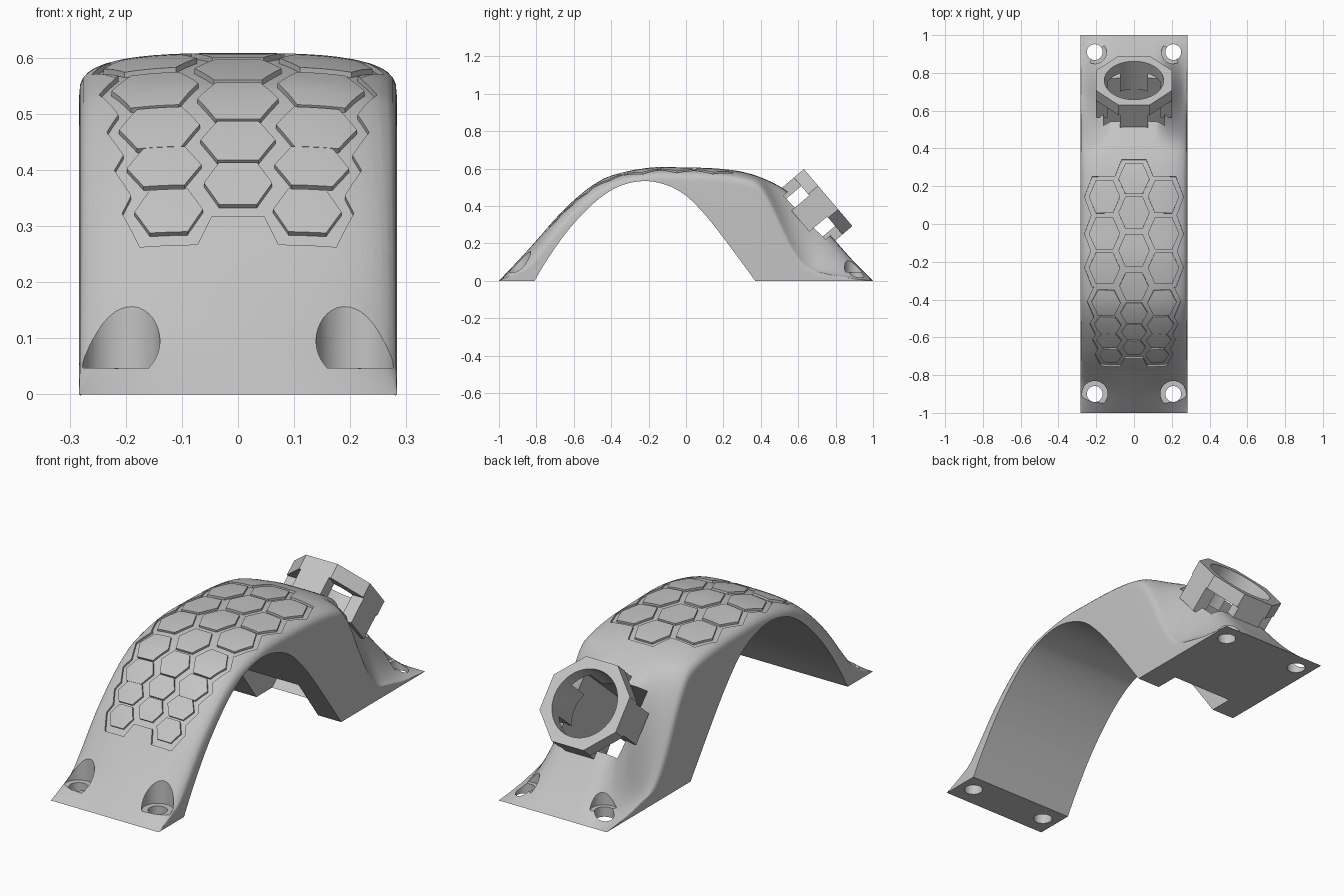
import bpy, bmesh, math
from mathutils import Matrix, Vector

if "Cube" in bpy.data.objects:
    bpy.data.objects.remove(bpy.data.objects["Cube"], do_unlink=True)

gray = bpy.data.materials.new("plain_gray")
gray.use_nodes = True
gray.diffuse_color = (0.55, 0.55, 0.55, 1)
gray.node_tree.nodes["Principled BSDF"].inputs["Base Color"].default_value = gray.diffuse_color

HALF = 0.283
OUTER = [(-1, 0), (-.9, .105), (-.8, .215), (-.7, .33), (-.6, .43), (-.5, .51), (-.4, .562),
         (-.2, .604), (0, .606), (.2, .597), (.35, .57), (.5, .505), (.6, .427), (.7, .325),
         (.8, .212), (.9, .1), (1, 0)]
INNER = [(-.81, 0), (-.75, .1), (-.65, .245), (-.55, .36), (-.45, .45), (-.35, .508),
         (-.22, .533), (-.1, .51), (0, .455), (.1, .355), (.2, .23), (.37, 0)]


def curve(points, y):
    """Smooth height at y through the given points."""
    n = len(points) - 1
    i = max(k for k in range(n) if k == 0 or points[k][0] <= y)

    def slope(k):
        a, b = points[max(k - 1, 0)], points[min(k + 1, n)]
        return (b[1] - a[1]) / (b[0] - a[0])
    (y0, z0), (y1, z1) = points[i], points[i + 1]
    h = y1 - y0
    t = (y - y0) / h
    return ((2 * t**3 - 3 * t**2 + 1) * z0 + (t**3 - 2 * t**2 + t) * h * slope(i)
            + (3 * t**2 - 2 * t**3) * z1 + (t**3 - t**2) * h * slope(i + 1))


def blend(low, high, value):
    t = max(0, min(1, (value - low) / (high - low)))
    return t * t * (3 - 2 * t)


def prism(name, outlines, low, high, matrix=Matrix()):
    """Solid made of one or more outlines pushed from low to high."""
    bm = bmesh.new()
    for outline in outlines:
        face = bm.faces.new([bm.verts.new((x, y, low)) for x, y in outline])
        new = bmesh.ops.extrude_face_region(bm, geom=[face])["geom"]
        top = [v for v in new if isinstance(v, bmesh.types.BMVert)]
        bmesh.ops.translate(bm, verts=top, vec=(0, 0, high - low))
    bmesh.ops.recalc_face_normals(bm, faces=bm.faces)
    bm.transform(matrix)
    mesh = bpy.data.meshes.new(name)
    bm.to_mesh(mesh)
    bm.free()
    mesh.materials.append(gray)
    obj = bpy.data.objects.new(name, mesh)
    bpy.context.scene.collection.objects.link(obj)
    return obj


def ngon(sides, radius, cx=0, cy=0, turn=0):
    return [(cx + radius * math.cos(turn + math.tau * k / sides),
             cy + radius * math.sin(turn + math.tau * k / sides)) for k in range(sides)]


def rect(x0, x1, y0, y1):
    return [(x0, y0), (x1, y0), (x1, y1), (x0, y1)]


def cut(obj, cutter, overlap=False, keep=False):
    mod = obj.modifiers.new("cut", "BOOLEAN")
    mod.operation, mod.solver, mod.object = "DIFFERENCE", "EXACT", cutter
    mod.use_self = overlap
    bpy.context.view_layer.objects.active = obj
    bpy.ops.object.modifier_apply(modifier=mod.name)
    cutter.hide_render = True
    if not keep:
        bpy.data.objects.remove(cutter, do_unlink=True)


# Hexagon layout: a middle column and two mirrored side columns, larger toward the top
def hexagon(x, y, a, b, flat=.55):
    return [(x + a, y), (x + a * flat, y + b), (x - a * flat, y + b),
            (x - a, y), (x - a * flat, y - b), (x + a * flat, y - b)]


tiles, margins = [], []
side_rows = [-.7, -.622, -.54, -.42, -.235, -.05, .145]
middle_rows = [-.655, -.573, -.473, -.33, -.14, .06, .24]
for rows, sides in ((side_rows, (-1, 1)), (middle_rows, (0,))):
    for i, y in enumerate(rows):
        a = .061 + .022 * min(i / 4, 1)
        step = (rows[min(i + 1, 6)] - rows[max(i - 1, 0)]) / (2 if 0 < i < 6 else 1)
        b = step * .45
        for s in sides:
            x = s * (1.5 * a + .032)
            tiles.append(hexagon(x, y, a, b))
            margins.append(hexagon(x, y, a + .022, b + .02, .62))

# Body, first as a flat block with the recess around the tiles
body = prism("arched_body", [rect(-HALF, HALF, -1, 1)], -1, 0)
recess = prism("recess_cutter", margins, -.01, .05)
cut(recess, prism("tile_cutter", tiles, -.1, .1), overlap=True)
cut(body, recess, overlap=True)

# Slice the block finely, then bend it onto the arch
bm = bmesh.new()
bm.from_mesh(body.data)
bmesh.ops.triangulate(bm, faces=bm.faces)
cuts = [((HALF * math.sin(math.pi * k / 28), 0, 0), (1, 0, 0)) for k in range(-13, 14)]
cuts += [((0, k / 40, 0), (0, 1, 0)) for k in range(-39, 40)]
for place, normal in cuts:
    bmesh.ops.bisect_plane(bm, geom=bm.verts[:] + bm.edges[:] + bm.faces[:],
                           plane_co=place, plane_no=normal, dist=1e-5)
for v in bm.verts:
    x, y, depth = v.co
    y = max(-1, min(1, y))
    z = curve(OUTER, y)
    y0, y1 = max(-1, y - .005), min(1, y + .005)
    normal = Vector((0, curve(OUTER, y0) - curve(OUTER, y1), y1 - y0)).normalized()
    # Rounded shoulders, fuller on the front foot
    front = 1 - blend(-.9, -.7, y)
    round_off = min(.075, (.5 + .14 * front) * z)
    power = 3 - .8 * front
    u = min(abs(x) / HALF, 1)
    drop = round_off * (1 - (1 - u ** power) ** (1 / power))
    top = Vector((x, y, z)) - normal * drop
    # Rear slope sinks toward both sides into a thin flared foot
    top.z *= 1 - .8 * blend(.38, .72, y) * blend(.4, 1, u)
    if depth > -.011:
        v.co = top + normal * depth
    else:
        # Walls run straight down to the flat underside
        v.co = top.lerp(Vector((x, y, 0)), -depth)
bmesh.ops.remove_doubles(bm, verts=bm.verts, dist=2e-5)
bmesh.ops.dissolve_degenerate(bm, edges=bm.edges, dist=1e-5)
bmesh.ops.recalc_face_normals(bm, faces=bm.faces)
bm.to_mesh(body.data)
bm.free()

# Opening under the arch
span = [INNER[0][0] + (INNER[-1][0] - INNER[0][0]) * k / 60 for k in range(61)]
arch = [(y, curve(INNER, y)) for y in span]
arch = [(-.83, -.03)] + arch + [(.393, -.03)]
along_x = Matrix(((0, 0, 1, 0), (1, 0, 0, 0), (0, 1, 0, 0), (0, 0, 0, 1)))
cut(body, prism("arch_cutter", [arch], -.5, .5, along_x))

# Screw holes with counterbores in the four corners
for y, wide in ((-.9, .069), (.91, .062)):
    for x in (-.208, .208):
        cut(body, prism("screw_cutter", [ngon(32, .042, x, y)], -.1, .3))
        cut(body, prism("counterbore_cutter", [ngon(40, wide, x, y)], .047, .4))

# Tilted octagonal holder on the rear slope, with four legs and a round opening
tilt = math.atan2(.762, .648)
frame = Matrix.Translation((0, .76, .445)) @ Matrix.Rotation(-tilt, 4, "X")
bore = prism("bore_cutter", [ngon(64, .157)], -.22, .1, frame)
parts = [prism("holder_ring", [ngon(8, .2 / math.cos(math.pi / 8), turn=math.pi / 8)], -.07, 0, frame)]
for k, name in enumerate(("left", "lower", "right", "upper")):
    turn = Matrix.Rotation(k * math.pi / 2, 4, "Z")
    parts.append(prism("holder_leg_" + name, [rect(.14, .2, -.074, .074)], -.195, -.069, frame @ turn))
for part in parts:
    cut(part, bore, keep=True)
bpy.data.objects.remove(bore, do_unlink=True)

# Square channel from the rear slope out under the arch
cut(body, prism("channel_cutter", [rect(-.162, .162, -.162, .162)], -.78, .05, frame))

bpy.ops.object.select_all(action="DESELECT")
for part in parts + [body]:
    part.select_set(True)
bpy.context.view_layer.objects.active = body
bpy.ops.object.shade_smooth_by_angle(angle=math.radians(30))
